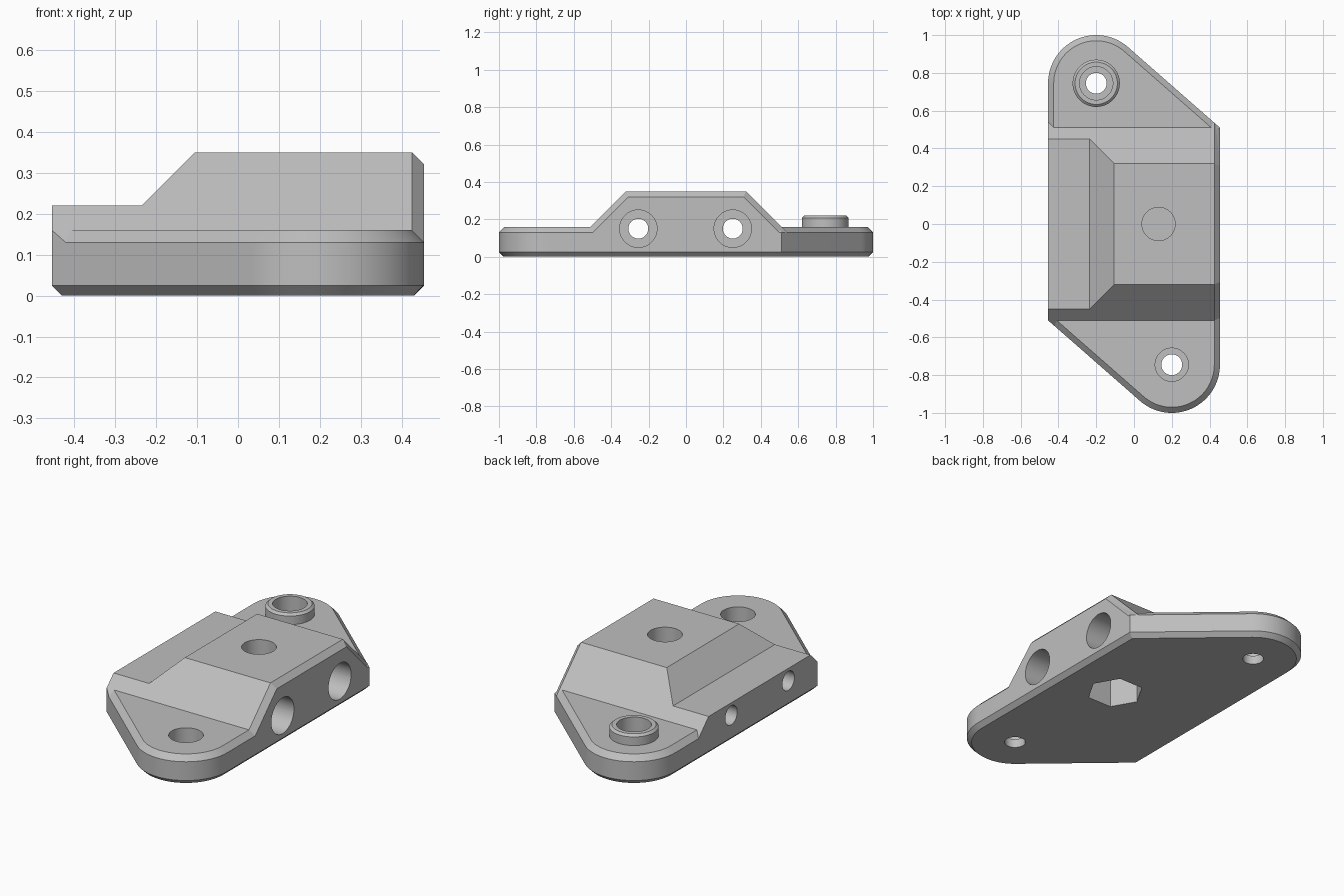
import bpy, bmesh
from math import sin, cos, pi, acos, atan2, hypot

cube = bpy.data.objects.get("Cube")
if cube:
    bpy.data.objects.remove(cube, do_unlink=True)

grey = bpy.data.materials.new("light grey plastic")
grey.use_nodes = True
grey.diffuse_color = (0.52, 0.52, 0.52, 1)
grey.node_tree.nodes["Principled BSDF"].inputs["Base Color"].default_value = (0.52, 0.52, 0.52, 1)

HALF_W, CORNER_Y, LUG_R = 0.455, 0.51, 0.255
LUG_X, LUG_Y = -0.2, 0.745


def loft(name, rings):
    """Closed solid through rings that have equal point counts."""
    bm = bmesh.new()
    loops = [[bm.verts.new(p) for p in ring] for ring in rings]
    n = len(loops[0])
    for a, b in zip(loops, loops[1:]):
        for i in range(n):
            j = (i + 1) % n
            bm.faces.new((a[i], a[j], b[j], b[i]))
    bm.faces.new(loops[0])
    bm.faces.new(loops[-1])
    bmesh.ops.recalc_face_normals(bm, faces=bm.faces)
    mesh = bpy.data.meshes.new(name)
    bm.to_mesh(mesh)
    bm.free()
    mesh.materials.append(grey)
    ob = bpy.data.objects.new(name, mesh)
    bpy.context.collection.objects.link(ob)
    return ob


def outline(z, inset=0.0):
    """Plan with a round lug at each end, the two halves being point-symmetric."""
    r, x = LUG_R - inset, HALF_W - inset
    dx, dy = HALF_W - LUG_X, CORNER_Y - LUG_Y
    phi = atan2(dy, dx) + acos(LUG_R / hypot(dx, dy))
    half = [(x, LUG_Y + (r - cos(phi) * (x - LUG_X)) / sin(phi))]
    steps = 32
    for i in range(steps + 1):
        a = phi + (pi - phi) * i / steps
        half.append((LUG_X + r * cos(a), LUG_Y + r * sin(a)))
    return [(px, py, z) for px, py in half + [(-px, -py) for px, py in half]]


def circle(cx, cy, z, r, n=64):
    return [(cx + r * cos(2 * pi * i / n), cy + r * sin(2 * pi * i / n), z) for i in range(n)]


def stack(name, cx, cy, steps, n=64):
    """Upright round or prismatic solid from (height, radius) steps."""
    return loft(name, [circle(cx, cy, z, r, n) for z, r in steps])


def side_stack(name, cy, cz, steps, n=64):
    """The same, lying along x."""
    return loft(name, [[(x, py, pz) for py, pz, _ in circle(cy, cz, 0, r, n)] for x, r in steps])


def combine(target, tool, operation):
    mod = target.modifiers.new("join", "BOOLEAN")
    mod.operation = operation
    mod.solver = "EXACT"
    mod.object = tool
    bpy.context.view_layer.objects.active = target
    bpy.ops.object.modifier_apply(modifier=mod.name)
    bpy.data.objects.remove(tool, do_unlink=True)


def ridge_section(x, drop, slope_shift):
    top, bottom = 0.35 - drop, 0.06
    reach = 0.67 - slope_shift
    return [(x, -(reach - bottom), bottom), (x, reach - bottom, bottom),
            (x, reach - top, top), (x, -(reach - top), top)]


# Base plate with bevelled rims
body = loft("bracket_body", [outline(0, 0.025), outline(0.025),
                             outline(0.13), outline(0.16, 0.03)])

# Raised middle block: sloped ends, bevelled on one side, lower step on the other
block = loft("raised_block", [ridge_section(-0.6, 0, 0), ridge_section(0.425, 0, 0),
                              ridge_section(0.485, 0.06, 0.085)])
step = [(-0.7, 0.22), (-0.235, 0.22), (-0.055, 0.4), (-0.7, 0.4)]
combine(block, loft("step_cutter", [[(x, y, z) for x, z in step] for y in (-0.8, 0.8)]), "DIFFERENCE")
combine(block, loft("plan_trim", [outline(0.03), outline(0.5)]), "INTERSECT")
combine(body, block, "UNION")

# Collar on the back lug
combine(body, stack("collar", LUG_X, LUG_Y, [(0.1, 0.125), (0.208, 0.125), (0.22, 0.112)]), "UNION")

# Counterbored screw holes in both lugs
for s in (1, -1):
    combine(body, stack("lug_hole", s * LUG_X, s * LUG_Y,
                        [(-0.1, 0.055), (0.05, 0.055), (0.05, 0.088), (0.4, 0.088)]), "DIFFERENCE")

# Counterbored cross holes through the block
for y in (-0.255, 0.25):
    combine(body, side_stack("cross_hole", y, 0.15,
                             [(-0.6, 0.053), (-0.1, 0.053), (-0.1, 0.1), (0.6, 0.1)]), "DIFFERENCE")

# Centre screw hole above, hexagonal nut pocket below
combine(body, stack("centre_hole", 0.13, 0, [(0.22, 0.088), (0.5, 0.088)]), "DIFFERENCE")
combine(body, stack("nut_pocket", 0.13, 0, [(-0.1, 0.15), (0.2, 0.15)], 6), "DIFFERENCE")

# Smooth round walls, keep bevels crisp
bpy.ops.object.select_all(action="DESELECT")
body.select_set(True)
bpy.context.view_layer.objects.active = body
bpy.ops.object.shade_smooth_by_angle(angle=pi / 9)
